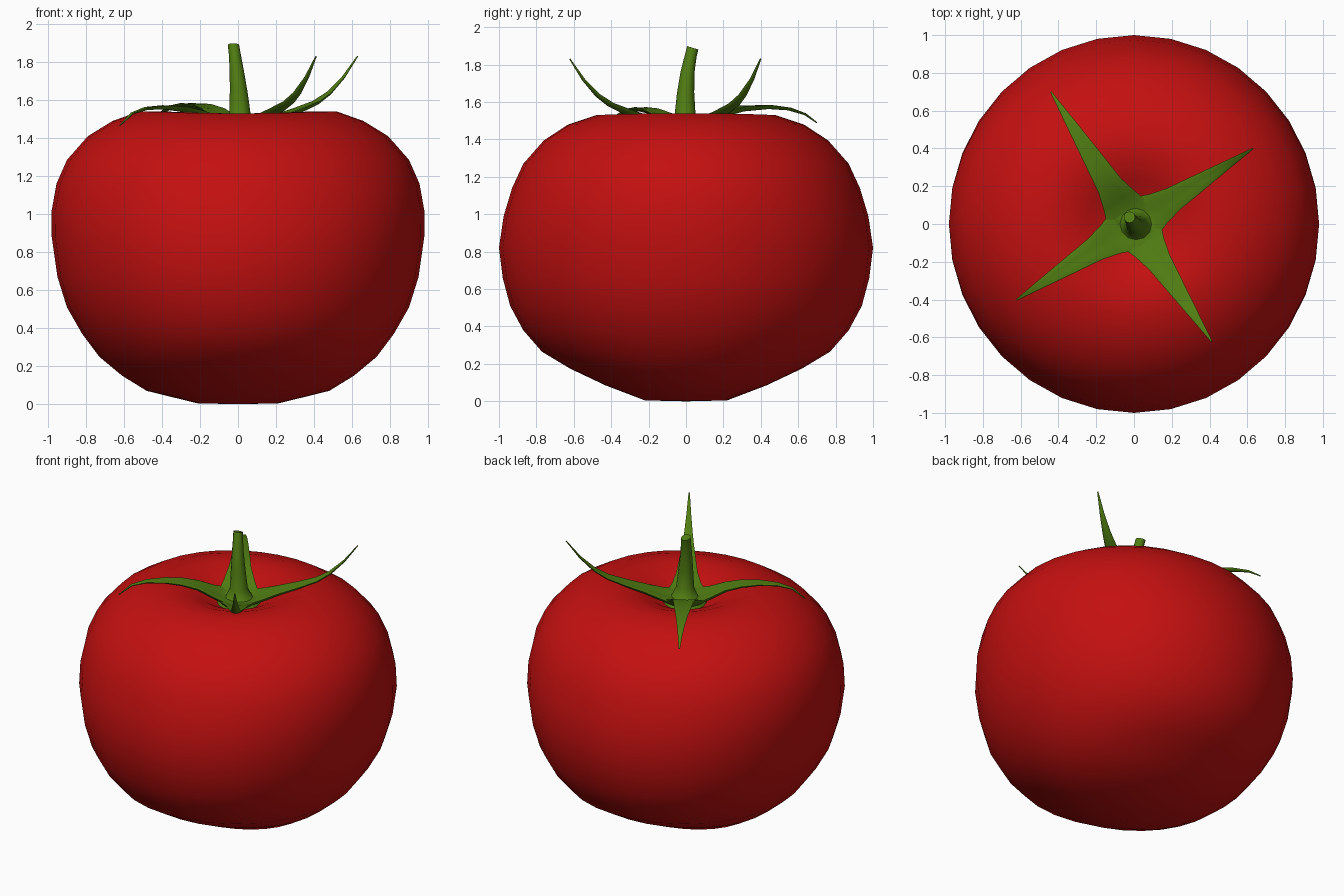
import bpy, bmesh, math
from mathutils import Vector

if "Cube" in bpy.data.objects:
    bpy.data.objects.remove(bpy.data.objects["Cube"])


def material(name, rgb):
    m = bpy.data.materials.new(name)
    m.diffuse_color = (*rgb, 1)
    m.use_nodes = True
    m.node_tree.nodes["Principled BSDF"].inputs["Base Color"].default_value = m.diffuse_color
    return m


RED = material("tomato red", (0.55, 0.005, 0.005))
GREEN = material("leaf green", (0.08, 0.205, 0.006))


def loft(name, rings, mat):
    """Skin a list of equal-sized closed rings and close both ends."""
    bm = bmesh.new()
    loops = [[bm.verts.new(p) for p in ring] for ring in rings]
    n = len(loops[0])
    for a, b in zip(loops, loops[1:]):
        for i in range(n):
            j = (i + 1) % n
            bm.faces.new((a[i], a[j], b[j], b[i]))
    bm.faces.new(loops[0][::-1])
    bm.faces.new(loops[-1])
    bmesh.ops.recalc_face_normals(bm, faces=bm.faces)
    me = bpy.data.meshes.new(name)
    bm.to_mesh(me)
    bm.free()
    me.materials.append(mat)
    ob = bpy.data.objects.new(name, me)
    bpy.context.collection.objects.link(ob)
    bpy.ops.object.select_all(action='DESELECT')
    bpy.context.view_layer.objects.active = ob
    ob.select_set(True)
    bpy.ops.object.shade_smooth_by_angle(angle=math.radians(50))
    return ob


# Fruit: profile differs along x and y (rx, zx, ry, zy), blended around
PROFILE = [
    (0.01, 0.0, 0.01, 0.0), (0.215, 0.005, 0.22, 0.005),
    (0.48, 0.07, 0.43, 0.085), (0.61, 0.15, 0.62, 0.175),
    (0.73, 0.25, 0.77, 0.265), (0.82, 0.37, 0.87, 0.38),
    (0.90, 0.51, 0.94, 0.51), (0.95, 0.67, 0.98, 0.66),
    (0.98, 0.88, 1.0, 0.82), (0.98, 1.02, 0.975, 0.99),
    (0.955, 1.16, 0.93, 1.14), (0.90, 1.285, 0.87, 1.27),
    (0.79, 1.41, 0.76, 1.395), (0.66, 1.49, 0.63, 1.48),
    (0.52, 1.54, 0.48, 1.53), (0.38, 1.54, 0.36, 1.53),
    (0.25, 1.495, 0.24, 1.49), (0.13, 1.43, 0.13, 1.43),
    (0.01, 1.40, 0.01, 1.40),
]
SIDES = 32
rings = []
for rx, zx, ry, zy in PROFILE:
    ring = []
    for i in range(SIDES):
        t = math.tau * i / SIDES
        w = math.cos(t) ** 2
        r = rx * w + ry * (1 - w)
        ring.append((r * math.cos(t), r * math.sin(t), zx * w + zy * (1 - w)))
    rings.append(ring)
loft("fruit", rings, RED)

# Stalk: tapered, bent, flaring into the calyx
STALK = [(0.01, 0, 1.39, 0.15), (0.01, 0, 1.44, 0.135), (0.01, 0, 1.465, 0.085),
         (0.01, -0.005, 1.53, 0.056), (0.003, -0.002, 1.65, 0.046),
         (-0.007, 0.008, 1.76, 0.037), (-0.018, 0.026, 1.85, 0.031),
         (-0.024, 0.036, 1.89, 0.030)]
rings = []
for k, (x, y, z, r) in enumerate(STALK):
    tilt = 0.3 * max(0, k - 4) / 3
    rings.append([(x + r * math.cos(a), y + r * math.sin(a),
                   z - tilt * r * math.sin(a))
                  for a in (math.tau * i / 12 for i in range(12))])
loft("stalk", rings, GREEN)


# Sepals: flattened tapering leaves following a radius/height path
def sepal(name, tip_x, tip_y, path):
    out = Vector((tip_x, tip_y, 0)).normalized()
    side = Vector((-out.y, out.x, 0))
    pts = [out * r + Vector((0, 0, z)) for r, z in path]
    length = path[-1][0]
    rings = []
    for k, p in enumerate(pts):
        t = path[k][0] / length
        tangent = (pts[min(k + 1, len(pts) - 1)] - pts[max(k - 1, 0)]).normalized()
        up = tangent.cross(side)
        half = 0.095 * (1 - t) + 0.004 + 0.05 * max(0, 1 - t / 0.28)
        thick = 0.020 * (1 - t) + 0.003
        rings.append([p + side * half * math.cos(a)
                      + up * (thick * math.sin(a) + 0.25 * half * math.cos(a) ** 2)
                      for a in (math.tau * i / 10 for i in range(10))])
    loft(name, rings, GREEN)


RAISED = [(0, 1.435), (0.08, 1.44), (0.16, 1.465), (0.25, 1.50), (0.37, 1.54),
          (0.49, 1.585), (0.57, 1.635), (0.66, 1.72), (0.745, 1.83)]
DROOPED = [(0, 1.435), (0.08, 1.445), (0.16, 1.48), (0.25, 1.525), (0.35, 1.55),
           (0.45, 1.56), (0.57, 1.555), (0.66, 1.53), (0.74, 1.465)]
LONG_DROOPED = [(0, 1.435), (0.08, 1.445), (0.16, 1.49), (0.25, 1.54),
                (0.35, 1.562), (0.52, 1.572), (0.65, 1.562), (0.75, 1.535),
                (0.825, 1.49)]
sepal("sepal_back_right", 0.63, 0.40, RAISED)
sepal("sepal_front_right", 0.41, -0.62, RAISED)
sepal("sepal_front_left", -0.62, -0.40, DROOPED)
sepal("sepal_back_left", -0.44, 0.70, LONG_DROOPED)
